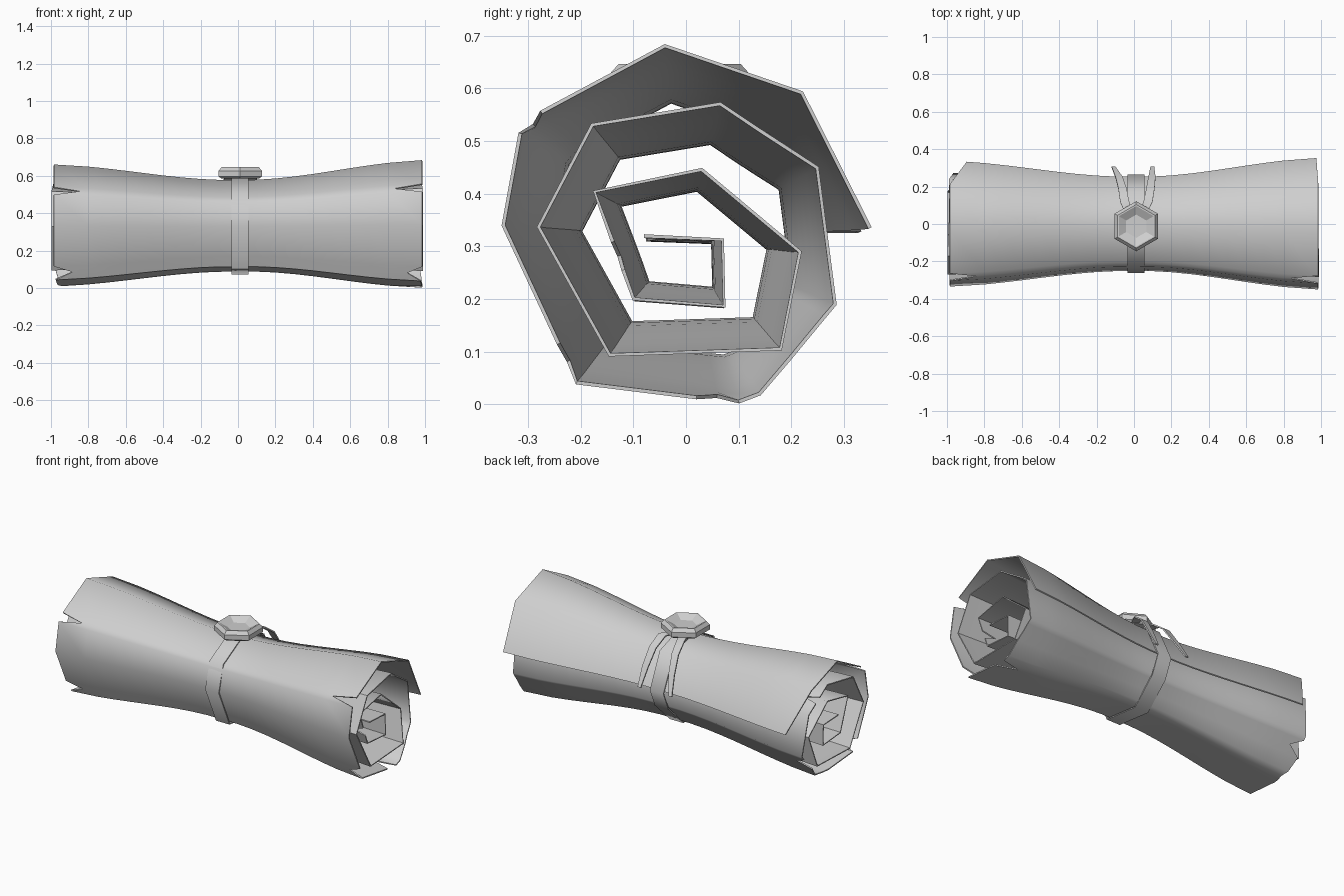
import bpy, bmesh, math
from mathutils import Vector

cube = bpy.data.objects.get("Cube")
if cube:
    bpy.data.objects.remove(cube, do_unlink=True)

GREY = (0.62, 0.62, 0.62, 1.0)
mat = bpy.data.materials.new("light grey")
mat.use_nodes = True
mat.diffuse_color = GREY
mat.node_tree.nodes["Principled BSDF"].inputs["Base Color"].default_value = GREY

CENTRE_Z = 0.335
WAIST = 0.715


def finish(name, bm, thickness=0, offset=0, angle=30):
    """Turn a bmesh into an object, thicken it and shade it."""
    bmesh.ops.recalc_face_normals(bm, faces=bm.faces)
    mesh = bpy.data.meshes.new(name)
    bm.to_mesh(mesh)
    bm.free()
    mesh.materials.append(mat)
    obj = bpy.data.objects.new(name, mesh)
    bpy.context.collection.objects.link(obj)
    bpy.ops.object.select_all(action='DESELECT')
    obj.select_set(True)
    bpy.context.view_layer.objects.active = obj
    if thickness:
        mod = obj.modifiers.new("thickness", 'SOLIDIFY')
        mod.thickness = thickness
        mod.offset = offset
        bpy.ops.object.modifier_apply(modifier=mod.name)
    bpy.ops.object.shade_smooth_by_angle(angle=math.radians(angle))
    return obj


def skin(bm, rows, closed=False):
    """Bridge rows of points with quads."""
    verts = [[bm.verts.new(p) for p in row] for row in rows]
    pairs = list(zip(verts, verts[1:]))
    if closed:
        pairs.append((verts[-1], verts[0]))
    for a, b in pairs:
        for i in range(len(a) - 1):
            bm.faces.new((a[i], a[i + 1], b[i + 1], b[i]))


def flare(x):
    """Narrow at the waist, wide at the ends."""
    t = min(max((abs(x) - 0.08) / 0.92, 0), 1)
    full = 1.0 if x > 0 else 0.955
    return WAIST + (full - WAIST) * (0.8 * t * t * (3 - 2 * t) + 0.2 * t)


def on_roll(x, y, z):
    """Place a point of the end section at station x, the axis rising a little to +x."""
    s = flare(x)
    axis_z = CENTRE_Z - 0.008 * (1 - max(x, 0))
    return Vector((x, y * s, axis_z + (z - CENTRE_Z) * s))


# Rolled sheet: spiral section from the free flap inwards
# each point is y, z, tear depth at the -x end, tear depth at the +x end
outer_turn = [
    (0.35, 0.335, 0.09, 0.01), (0.22, 0.592, 0, 0), (-0.04, 0.681, 0, 0),
    (-0.275, 0.555, 0, 0), (-0.297, 0.537, 0.14, 0.15), (-0.315, 0.515, 0, 0),
    (-0.347, 0.34, 0, 0), (-0.242, 0.115, 0, 0), (-0.226, 0.08, 0.1, 0.08),
    (-0.208, 0.041, 0.01, 0.01), (0.02, 0.013, 0.02, 0), (0.06, 0.009, 0.03, 0.13),
    (0.1, 0.005, 0.045, 0), (0.14, 0.02, 0.03, 0), (0.2, 0.09, 0.01, 0.01),
    (0.235, 0.132, 0.09, 0.02), (0.265, 0.168, 0.02, 0.025), (0.284, 0.19, 0.02, 0.03),
]
inner_turn = [
    (0.25, 0.45, 0.01, 0.03), (0.18, 0.495, 0.01, 0.02), (0.16, 0.508, 0.1, 0.02),
    (0.14, 0.521, 0.01, 0.02), (0.065, 0.571, 0.01, 0.01), (-0.178, 0.531, 0, 0),
    (-0.28, 0.337, 0, 0), (-0.145, 0.094, 0, 0), (0.18, 0.105, 0, 0.01),
]
core = [
    (0.218, 0.29, 0, 0), (0.03, 0.447, 0, 0), (-0.175, 0.405, 0, 0),
    (-0.14, 0.309, 0, 0), (-0.13, 0.282, 0, 0.08), (-0.12, 0.255, 0, 0),
    (-0.1, 0.2, 0, 0), (0.073, 0.186, 0, 0), (0.07, 0.313, 0, 0),
    (-0.08, 0.32, 0, 0),
]
stations = [i / 10 for i in range(-8, 9)]
rows = []
for turn, end_l, end_r in ((outer_turn, 0.985, 0.985),
                           (inner_turn, 0.998, 0.988),
                           (core, 0.965, 0.935)):
    for y, z, tear_l, tear_r in turn:
        xs = [tear_l - end_l] + stations + [end_r - tear_r]
        rows.append([on_roll(x, y, z) for x in xs])
bm = bmesh.new()
skin(bm, rows)
finish("rolled_sheet", bm, 0.007, 0, 52)

# Band tied round the waist
band = [(0.358, 0.325), (0.23, 0.6), (-0.04, 0.688), (-0.295, 0.55),
        (-0.354, 0.34), (-0.215, 0.03), (0.1, -0.008), (0.295, 0.18)]
rows = []
for y, z in band:
    p = on_roll(0, y, z)
    out = (p - Vector((0, 0, CENTRE_Z))).normalized() * 0.003
    rows.append([p + out + Vector((x, 0, 0)) for x in (-0.035, 0.055)])
bm = bmesh.new()
skin(bm, rows, closed=True)
finish("waist_band", bm, 0.007, 1, 52)

# Hexagonal seal with a dished top, as stacked rings of radius and height
bm = bmesh.new()
rings = []
for radius, z in [(0.116, 0.585), (0.134, 0.597), (0.134, 0.626),
                  (0.116, 0.646), (0.108, 0.646), (0.062, 0.622)]:
    rings.append([bm.verts.new((0.012 + radius * math.sin(k * math.pi / 3),
                                -0.012 + radius * math.cos(k * math.pi / 3), z))
                  for k in range(6)])
for a, b in zip(rings, rings[1:]):
    for k in range(6):
        n = (k + 1) % 6
        bm.faces.new((a[k], a[n], b[n], b[k]))
bm.faces.new(rings[0])
bm.faces.new(rings[-1])
finish("seal", bm, angle=20)

# Two ribbon tails draped over the back
drape = [(0.04, 0.59), (0.12, 0.592), (0.19, 0.54), (0.25, 0.445), (0.305, 0.34)]
widths = [0.022, 0.024, 0.022, 0.019, 0.01]
tails = {"ribbon_tail_right": [-0.02, -0.05, -0.062, -0.08, -0.11],
         "ribbon_tail_left": [0.04, 0.075, 0.088, 0.096, 0.098]}
for name, xs in tails.items():
    bm = bmesh.new()
    skin(bm, [[(x - w, y, z), (x + w, y, z)]
              for x, w, (y, z) in zip(xs, widths, drape)])
    finish(name, bm, 0.008, 0, 45)
